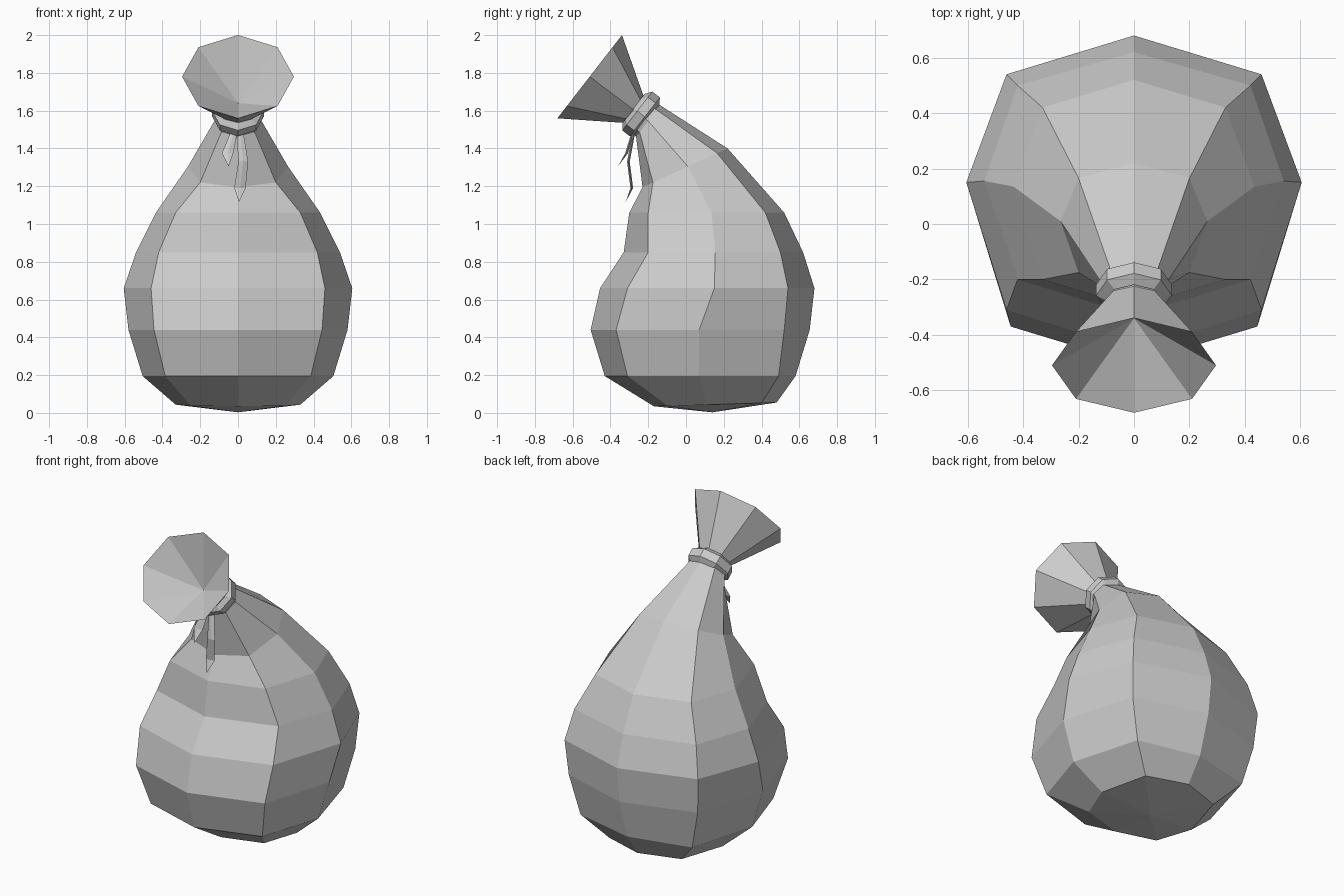
import bpy, bmesh
from math import sin, cos, pi
from mathutils import Vector

if "Cube" in bpy.data.objects:
    bpy.data.objects.remove(bpy.data.objects["Cube"])

AXIS = Vector((0, -0.79, 0.613))    # direction of the tilted neck
UP = Vector((0, 0.613, 0.79))       # across the neck, towards the back


def make(name, verts, faces):
    me = bpy.data.meshes.new(name)
    me.from_pydata(verts, [], faces)
    bm = bmesh.new()
    bm.from_mesh(me)
    bmesh.ops.recalc_face_normals(bm, faces=bm.faces)
    bm.to_mesh(me)
    bm.free()
    ob = bpy.data.objects.new(name, me)
    bpy.context.collection.objects.link(ob)
    return ob


def loft(name, rings, start=None, end=None, closed=False):
    n = len(rings[0])
    verts = [v for r in rings for v in r]
    faces = []
    last = len(rings) if closed else len(rings) - 1
    for k in range(last):
        a, b = k * n, (k + 1) % len(rings) * n
        faces += [(a + i, a + (i + 1) % n, b + (i + 1) % n, b + i) for i in range(n)]
    for tip, base in ((start, 0), (end, (len(rings) - 1) * n)):
        if tip:
            verts.append(tip)
            faces += [(base + i, base + (i + 1) % n, len(verts) - 1) for i in range(n)]
    return make(name, verts, faces)


def tilted(y, z, rx, ry):
    # eight-sided ring square to the neck, starting at the front
    c = Vector((0, y, z))
    return [c + Vector((rx * sin(i * pi / 4), 0, 0)) - UP * ry * cos(i * pi / 4)
            for i in range(8)]


def body_ring(ys, xd, xs, z0, z1):
    # front, front diagonal, side, back diagonal, back, then mirrored
    xs_all = (0, xd, xs, xd, 0)
    half = [(x, y, z0 + (z1 - z0) * (y - ys[0]) / (ys[4] - ys[0]))
            for x, y in zip(xs_all, ys)]
    return half + [(-x, y, z) for x, y, z in half[3:0:-1]]


# Sack body
rings = [body_ring(*r) for r in (
    ((-0.17, -0.10, 0.11, 0.40, 0.48), 0.25, 0.33, 0.035, 0.055),
    ((-0.43, -0.31, 0.07, 0.49, 0.58), 0.385, 0.505, 0.195, 0.195),
    ((-0.505, -0.37, 0.07, 0.52, 0.655), 0.445, 0.58, 0.44, 0.44),
    ((-0.455, -0.31, 0.15, 0.54, 0.68), 0.46, 0.605, 0.66, 0.66),
    ((-0.33, -0.20, 0.155, 0.50, 0.62), 0.42, 0.54, 0.85, 0.85),
    ((-0.30, -0.20, 0.135, 0.42, 0.52), 0.33, 0.435, 1.06, 1.06),
    ((-0.23, -0.175, 0.01, 0.165, 0.22), 0.20, 0.265, 1.195, 1.40),
)]
rings += [tilted(-0.20, 1.545, 0.125, 0.105), tilted(-0.28, 1.607, 0.105, 0.09)]
loft("sack_body", rings, start=(0, 0.14, 0.003))

# Tie band around the neck
c = Vector((0, -0.238, 1.583))
band = []
for t, r in ((-0.05, 0.095), (-0.025, 0.13), (0.025, 0.13), (0.05, 0.095)):
    p = c + AXIS * t
    band.append(tilted(p.y, p.z, r * 1.05, r))
loft("tie_band", band)

# Flared mouth with a sunken centre
loft("sack_mouth", [tilted(-0.28, 1.607, 0.105, 0.09), tilted(-0.51, 1.78, 0.296, 0.279)],
     end=(0, -0.34, 1.64))


# Hanging cord ends: thin tapered strips
def cord(name, path):
    t = 0.007
    rings = [[(x - w, y, z), (x, y - t, z), (x + w, y, z), (x, y + t, z)]
             for x, y, z, w in path[:-1]]
    loft(name, rings, end=path[-1][:3])


cord("long_cord", [(0.01, -0.275, 1.49, 0.018), (0.028, -0.305, 1.33, 0.026),
                   (0.01, -0.287, 1.19, 0.03), (0.005, -0.32, 1.115, 0)])
cord("short_cord", [(-0.02, -0.28, 1.49, 0.018), (-0.055, -0.315, 1.375, 0.03),
                    (-0.05, -0.36, 1.305, 0)])
